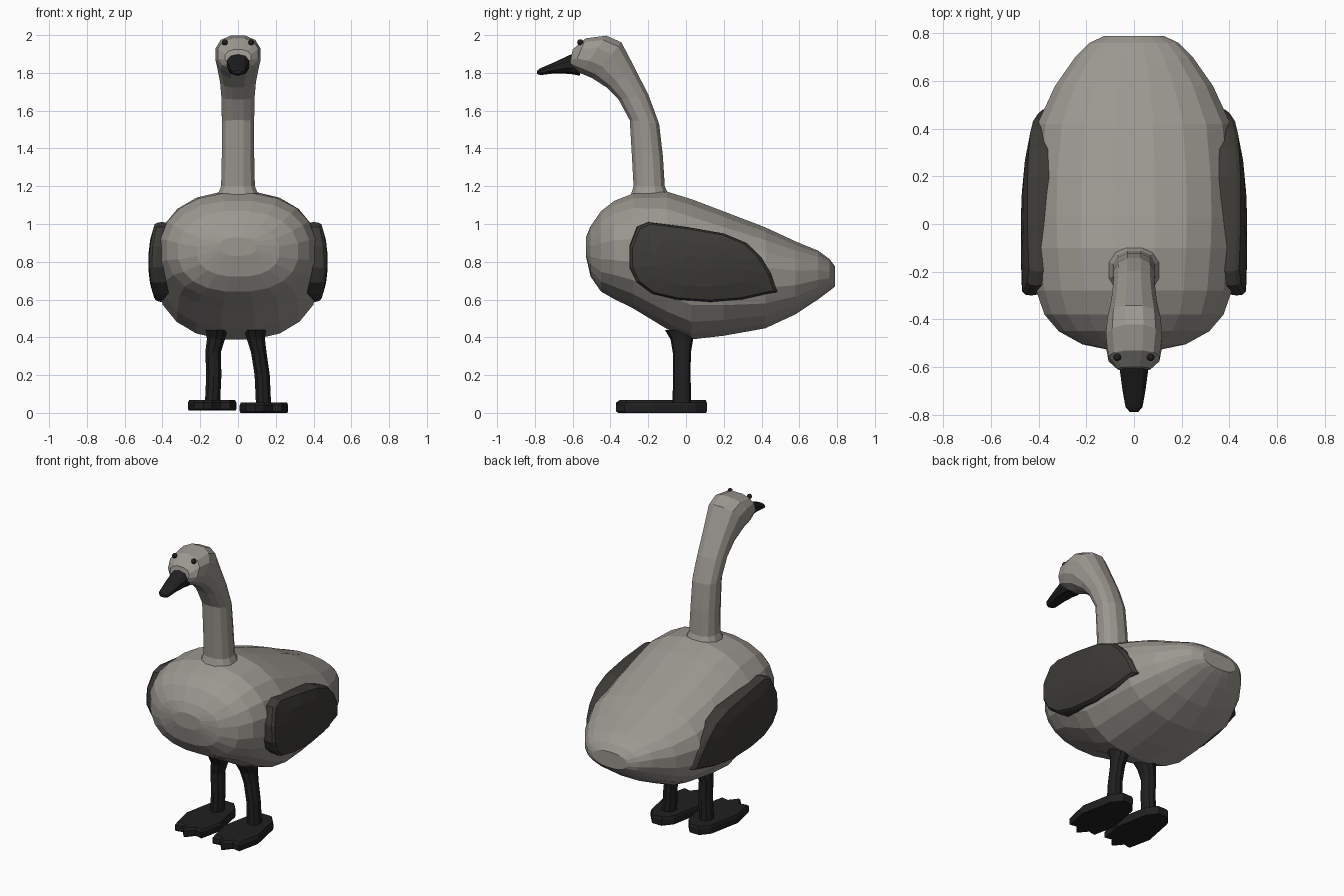
import bpy, bmesh, math
from mathutils import Vector as V

if "Cube" in bpy.data.objects:
    bpy.data.objects.remove(bpy.data.objects["Cube"])


def material(name, rgb):
    m = bpy.data.materials.new(name)
    m.diffuse_color = (*rgb, 1)
    m.use_nodes = True
    m.node_tree.nodes["Principled BSDF"].inputs["Base Color"].default_value = m.diffuse_color
    return m


GREY = material("feather_grey", (0.33, 0.31, 0.28))
DARK = material("wing_dark", (0.045, 0.043, 0.037))
BLACK = material("black", (0.014, 0.014, 0.014))


def ring(c, u, v, n, p):
    """Superellipse ring around c with half axes u and v."""
    pts = []
    for i in range(n):
        a = 2 * math.pi * (i + 0.5) / n
        s, t = math.cos(a), math.sin(a)
        pts.append(c + u * math.copysign(abs(s) ** (2 / p), s)
                   + v * math.copysign(abs(t) ** (2 / p), t))
    return pts


def loft(name, rings, mat):
    """Skin a list of equal-length rings and cap both ends."""
    bm = bmesh.new()
    vs = [[bm.verts.new(p) for p in r] for r in rings]
    n = len(vs[0])
    for a, b in zip(vs, vs[1:]):
        for i in range(n):
            j = (i + 1) % n
            bm.faces.new((a[i], a[j], b[j], b[i]))
    bm.faces.new(vs[0][::-1])
    bm.faces.new(vs[-1])
    bmesh.ops.recalc_face_normals(bm, faces=bm.faces)
    me = bpy.data.meshes.new(name)
    bm.to_mesh(me)
    bm.free()
    me.materials.append(mat)
    ob = bpy.data.objects.new(name, me)
    bpy.context.collection.objects.link(ob)
    return ob


def profile_loft(name, rows, mat, n, p):
    """Rows: two side-profile points (y, z) and a half width."""
    rings = []
    for y0, z0, y1, z1, w in rows:
        a, b = V((0, y0, z0)), V((0, y1, z1))
        rings.append(ring((a + b) / 2, V((w, 0, 0)), (b - a) / 2, n, p))
    return loft(name, rings, mat)


# Body: y, bottom z, top z, half width
body = [(-.53, .83, .93, .10), (-.505, .72, .99, .22), (-.45, .64, 1.07, .32),
        (-.38, .60, 1.125, .38), (-.28, .55, 1.165, .415), (-.1, .44, 1.175, .435),
        (.03, .385, 1.135, .44), (.2, .405, 1.07, .435), (.42, .445, .985, .41),
        (.58, .52, .91, .335), (.70, .60, .86, .25), (.76, .645, .815, .19),
        (.79, .67, .775, .125)]
profile_loft("body", [(y, b, y, t, w) for y, b, t, w in body], GREY, 20, 2.3)

# Neck and head: front point, back point, half width
neck = [(-.31, 1.11, -.07, 1.11, .13), (-.28, 1.2, -.11, 1.2, .092),
        (-.29, 1.38, -.12, 1.36, .088), (-.30, 1.55, -.14, 1.53, .088),
        (-.36, 1.66, -.195, 1.68, .09), (-.42, 1.72, -.265, 1.82, .098),
        (-.50, 1.77, -.34, 1.965, .115), (-.56, 1.795, -.42, 2.0, .122),
        (-.60, 1.82, -.53, 1.985, .11), (-.617, 1.84, -.60, 1.925, .07)]
profile_loft("neck_and_head", neck, GREY, 12, 2.4)

# Beak
beak = [(-.56, 1.785, -.56, 1.915, .062), (-.615, 1.795, -.615, 1.895, .062),
        (-.70, 1.797, -.70, 1.855, .05), (-.77, 1.788, -.77, 1.825, .037),
        (-.79, 1.795, -.787, 1.813, .018)]
profile_loft("beak", beak, BLACK, 10, 2.4)

# Wing outline in y, z
wing = [(-.2, 1.01), (-.26, .985), (-.3, .88), (-.3, .77), (-.26, .69), (-.18, .63),
        (-.05, .60), (.13, .587), (.3, .60), (.485, .64), (.45, .74), (.4, .82),
        (.32, .9), (.2, .95), (0, .985)]


def wing_ring(side, scale, dx):
    pts = []
    for y, z in wing:
        y, z = .06 + (y - .06) * scale, .79 + (z - .79) * scale
        x = .475 - .03 * ((z - .8) / .2) ** 2 - .055 * (max(0, y) / .48) ** 2
        pts.append(V((side * (x - dx), y, z)))
    return pts


# Webbed foot outline, right half, from heel to middle toe
half = [(.035, .11), (.085, .05), (.128, -.17), (.095, -.325), (.045, -.315)]
foot = half + [(0, -.37)] + [(-x, y) for x, y in half[::-1]]

for side, label in ((1, "right"), (-1, "left")):
    # Wing
    loft(label + "_wing", [wing_ring(side, s, d) for s, d in
         ((.97, .11), (1, .04), (.99, .018), (.95, .004), (.6, 0), (.2, 0))], DARK)

    # Leg: z, x, half width, half depth
    inner = .09 if side > 0 else .112
    rows = [(.44, inner, .06, .09), (.39, inner + .005, .05, .06),
            (.32, inner + .02, .043, .048), (.2, .128, .042, .046), (.05, .135, .042, .05)]
    loft(label + "_leg", [ring(V((side * x, -.022, z)), V((w, 0, 0)), V((0, d, 0)), 10, 2.2)
                          for z, x, w, d in rows], BLACK)

    # Foot
    lift = 0 if side > 0 else .012
    loft(label + "_foot", [[V((side * .137 + x * s, y * s, z + lift)) for x, y in foot]
         for z, s in ((0, .97), (.008, 1), (.042, 1), (.056, .95))], BLACK)

    # Eye
    bpy.ops.mesh.primitive_uv_sphere_add(segments=10, ring_count=6, radius=.016,
                                         location=(side * .07, -.56, 1.962))
    eye = bpy.context.object
    eye.name = label + "_eye"
    eye.data.materials.append(BLACK)
